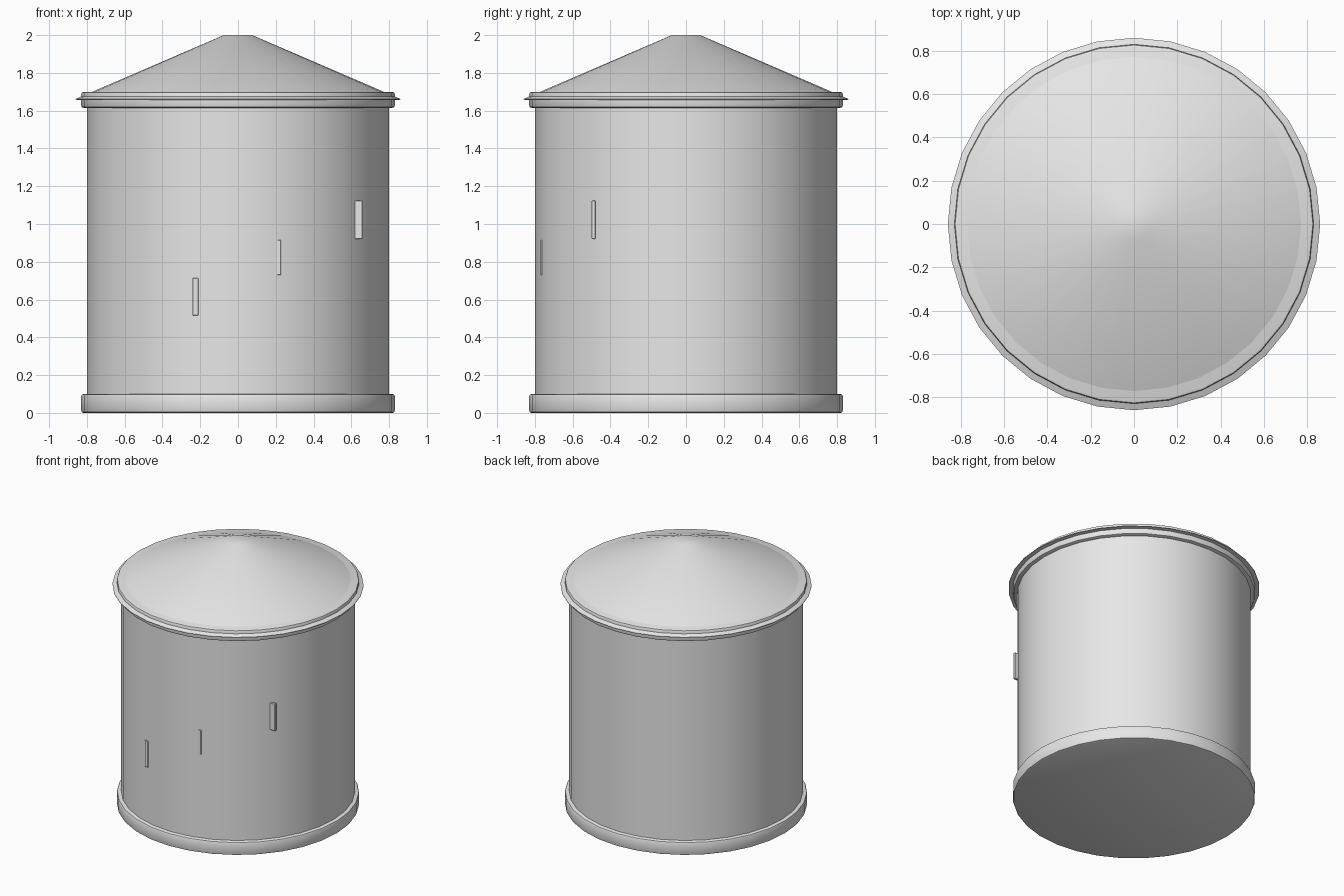
import bpy, bmesh, math

if "Cube" in bpy.data.objects:
    bpy.data.objects.remove(bpy.data.objects["Cube"])

SIDES = 32

grey = bpy.data.materials.new("light_grey")
grey.diffuse_color = (0.8, 0.8, 0.8, 1)
grey.use_nodes = True
grey.node_tree.nodes["Principled BSDF"].inputs["Base Color"].default_value = grey.diffuse_color


def finish(name, bm, smooth=True):
    """Turn a bmesh into a named, shaded object."""
    bmesh.ops.recalc_face_normals(bm, faces=bm.faces)
    mesh = bpy.data.meshes.new(name)
    bm.to_mesh(mesh)
    bm.free()
    mesh.materials.append(grey)
    obj = bpy.data.objects.new(name, mesh)
    bpy.context.collection.objects.link(obj)
    if smooth:
        bpy.ops.object.select_all(action='DESELECT')
        obj.select_set(True)
        bpy.context.view_layer.objects.active = obj
        bpy.ops.object.shade_smooth_by_angle(angle=math.radians(40))
    return obj


def lathe(name, profile):
    """Spin a (radius, z) profile round the z axis and cap both ends."""
    bm = bmesh.new()
    rings = []
    for r, z in profile:
        angles = [2 * math.pi * i / SIDES for i in range(SIDES)]
        rings.append([bm.verts.new((r * math.cos(a), r * math.sin(a), z)) for a in angles])
    for low, high in zip(rings, rings[1:]):
        for i in range(SIDES):
            j = (i + 1) % SIDES
            bm.faces.new((low[i], low[j], high[j], high[i]))
    bm.faces.new(rings[0])
    bm.faces.new(rings[-1])
    return finish(name, bm)


def band(name, radius, z0, z1, bevel):
    """Closed disc-shaped band with softened rims."""
    b = bevel
    return lathe(name, [(radius - b, z0), (radius - 0.3 * b, z0 + 0.3 * b), (radius, z0 + b),
                        (radius, z1 - b), (radius - 0.3 * b, z1 - 0.3 * b), (radius - b, z1)])


def plate(name, x0, x1, y0, y1, z0, z1):
    """Upright bracket plate with small bevels."""
    bm = bmesh.new()
    bmesh.ops.create_cube(bm, size=1)
    for v in bm.verts:
        v.co.x = x0 if v.co.x < 0 else x1
        v.co.y = y0 if v.co.y < 0 else y1
        v.co.z = z0 if v.co.z < 0 else z1
    bmesh.ops.bevel(bm, geom=bm.edges[:], offset=0.003, segments=1, affect='EDGES')
    return finish(name, bm, smooth=False)


# Tank wall
lathe("tank_wall", [(0.80, 0.05), (0.80, 1.65)])

# Bands at the foot and the top of the wall
band("base_band", 0.83, 0.0, 0.10, 0.012)
band("top_band", 0.83, 1.615, 1.70, 0.012)

# Conical roof whose thin brim passes through the top band
lathe("roof", [(0.80, 1.655), (0.86, 1.658), (0.86, 1.662), (0.075, 2.0)])

# Bracket plates descending along the wall, two of them almost flush
plate("upper_bracket", 0.59, 0.66, -0.50, -0.48, 0.92, 1.125)
plate("middle_bracket", 0.17, 0.229, -0.77, -0.75, 0.73, 0.915)
plate("lower_bracket", -0.24, -0.21, -0.773, -0.75, 0.515, 0.715)
